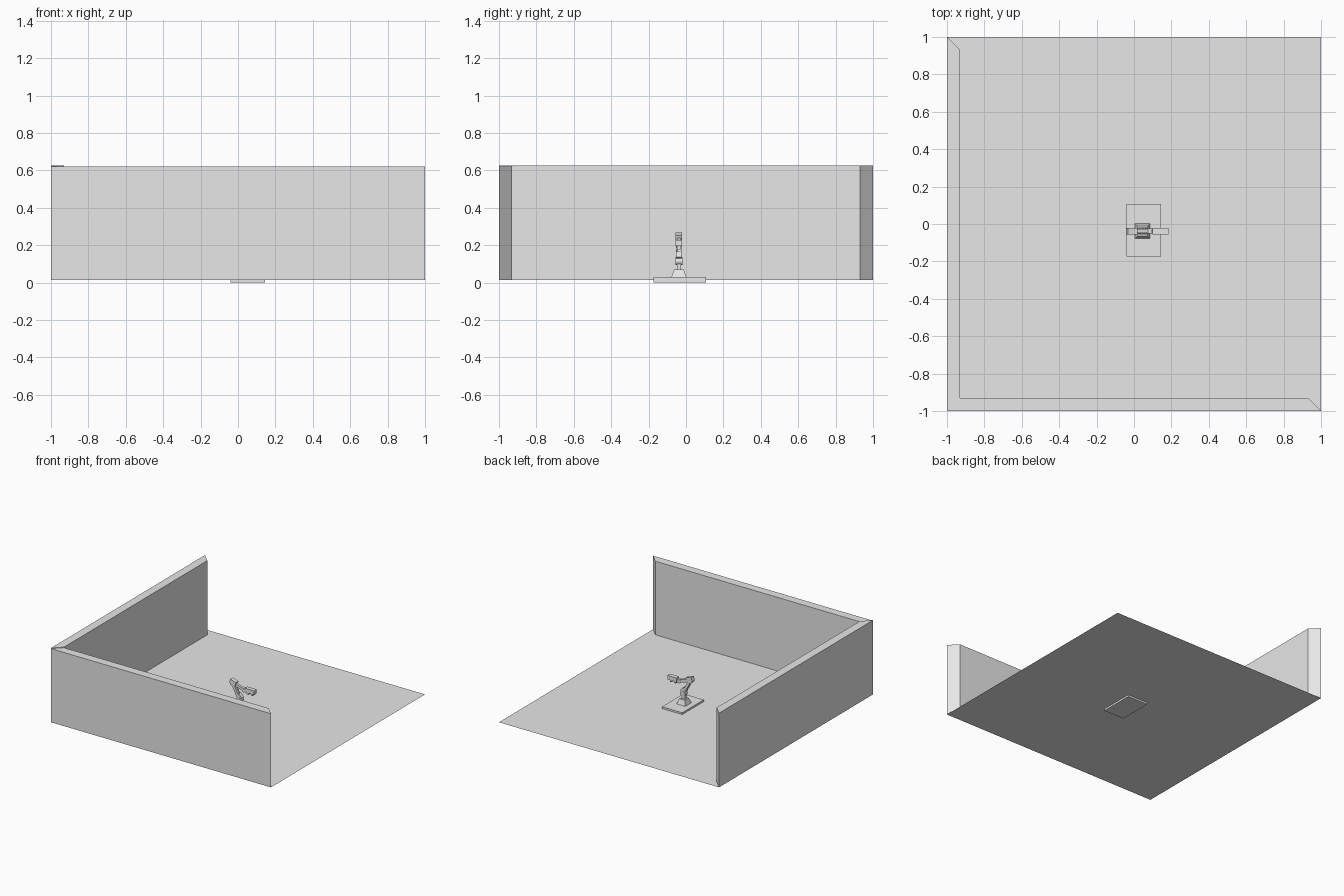
import bpy, bmesh, math
from mathutils import Matrix, Vector

cube = bpy.data.objects.get("Cube")
if cube:
    bpy.data.objects.remove(cube, do_unlink=True)

grey = bpy.data.materials.new("light_grey")
grey.use_nodes = True
grey.diffuse_color = (0.8, 0.8, 0.8, 1)
for node in grey.node_tree.nodes:
    if node.type == 'BSDF_PRINCIPLED':
        node.inputs["Base Color"].default_value = (0.8, 0.8, 0.8, 1)

FLOOR = 0.015
ARM_Y = -0.038


def finish(name, bm):
    bmesh.ops.recalc_face_normals(bm, faces=bm.faces)
    mesh = bpy.data.meshes.new(name)
    bm.to_mesh(mesh)
    bm.free()
    mesh.materials.append(grey)
    ob = bpy.data.objects.new(name, mesh)
    bpy.context.collection.objects.link(ob)
    return ob


def prism(name, outline, low, high):
    """Upright prism from a plan outline."""
    bm = bmesh.new()
    face = bm.faces.new([bm.verts.new((x, y, low)) for x, y in outline])
    if high > low:
        new = bmesh.ops.extrude_face_region(bm, geom=[face])["geom"]
        verts = [g for g in new if isinstance(g, bmesh.types.BMVert)]
        bmesh.ops.translate(bm, verts=verts, vec=(0, 0, high - low))
        if not face.is_valid or len(bm.faces) < len(outline) + 2:
            bmesh.ops.holes_fill(bm, edges=bm.edges)
    return finish(name, bm)


def rect(x0, x1, y0, y1):
    return [(x0, y0), (x1, y0), (x1, y1), (x0, y1)]


def link(name, start, end, depth, width, y=ARM_Y):
    """Box running between two (x, z) points of the arm plane."""
    a, b = Vector((start[0], y, start[1])), Vector((end[0], y, end[1]))
    d = b - a
    bm = bmesh.new()
    bmesh.ops.create_cube(bm, size=1)
    turn = Matrix.Rotation(-math.atan2(d.z, d.x), 4, 'Y')
    size = Matrix.Diagonal((d.length, width, depth, 1))
    bmesh.ops.transform(bm, matrix=Matrix.Translation((a + b) / 2) @ turn @ size, verts=bm.verts)
    return finish(name, bm)


def joint(name, at, radius, width):
    """Pivot drum lying across the arm."""
    bm = bmesh.new()
    bmesh.ops.create_cone(bm, cap_ends=True, segments=20, radius1=radius, radius2=radius, depth=width)
    place = Matrix.Translation((at[0], ARM_Y, at[1])) @ Matrix.Rotation(math.pi / 2, 4, 'X')
    bmesh.ops.transform(bm, matrix=place, verts=bm.verts)
    return finish(name, bm)


# Room: thin floor and two walls with mitred ends
IN = 0.93
floor = prism("floor", rect(-1, 1, -1, 1), FLOOR, FLOOR)
# the floor sheet faces up
if floor.data.polygons[0].normal.z < 0:
    floor.data.flip_normals()
prism("front_wall", [(-1, -1), (1, -1), (IN, -IN), (-IN, -IN)], FLOOR, 0.62)
prism("side_wall", [(-1, -1), (-IN, -IN), (-IN, IN), (-1, 1)], FLOOR, 0.625)

# Base plate and tapered pedestal
prism("base_plate", rect(-0.04, 0.145, -0.174, 0.106), 0, 0.03)
bm = bmesh.new()
bmesh.ops.create_cone(bm, cap_ends=True, segments=4, radius1=0.04 * math.sqrt(2),
                      radius2=0.026 * math.sqrt(2), depth=0.04)
bmesh.ops.transform(bm, verts=bm.verts, matrix=Matrix.Translation((0.045, ARM_Y, 0.05))
                    @ Matrix.Rotation(math.pi / 4, 4, 'Z'))
finish("pedestal", bm)

# Arm: post, shoulder, leaning upper arm, elbow, forearm, wrist
shoulder, elbow, wrist = (0.045, 0.115), (-0.015, 0.235), (0.085, 0.205)
link("post", (0.045, 0.07), shoulder, 0.03, 0.02)
joint("shoulder_joint", shoulder, 0.022, 0.036)
link("shoulder_motor", (0.058, 0.125), (0.03, 0.155), 0.036, 0.03)
for side, name in ((-1, "right"), (1, "left")):
    link("upper_arm_" + name, shoulder, elbow, 0.022, 0.005, ARM_Y + side * 0.012)
link("upper_arm_core", (0.03, 0.145), (-0.005, 0.215), 0.014, 0.016)
joint("elbow_joint", elbow, 0.022, 0.03)
link("elbow_motor", (-0.037, 0.252), (0.015, 0.236), 0.034, 0.034)
link("forearm", elbow, wrist, 0.022, 0.02)
joint("wrist_joint", wrist, 0.017, 0.026)

# Tool head with two jaws below
link("tool_head", (0.1, 0.212), (0.185, 0.212), 0.034, 0.034)
link("tool_neck", wrist, (0.105, 0.21), 0.02, 0.018)
for x, name in ((0.12, "inner_jaw"), (0.16, "outer_jaw")):
    link(name, (x, 0.178), (x, 0.2), 0.014, 0.02)
